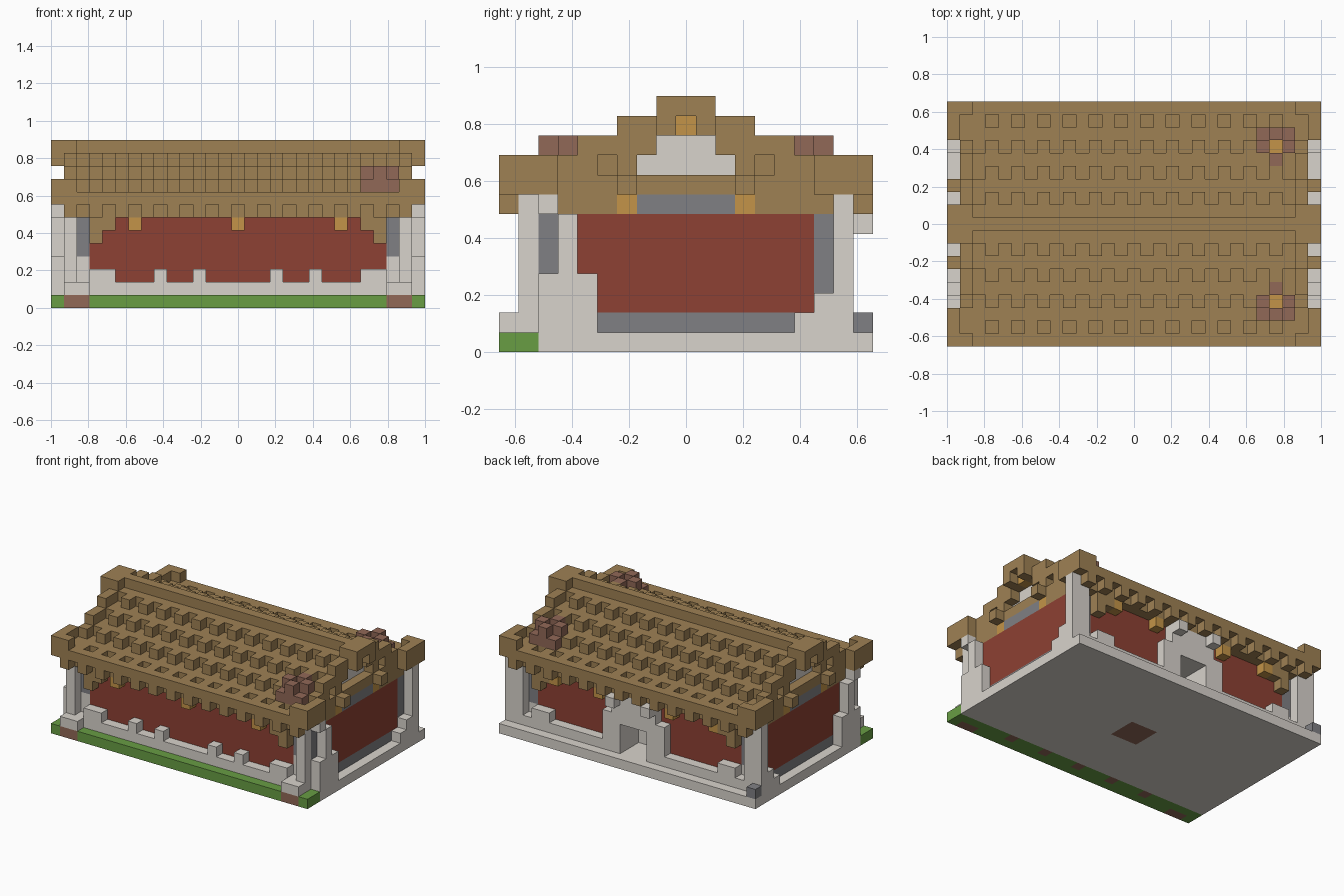
import bpy, bmesh

cube = bpy.data.objects.get("Cube")
if cube:
    bpy.data.objects.remove(cube, do_unlink=True)

# Block grid: width, depth in blocks and block size
NX, NY = 29, 19
V = 2 / NX
cells = {}


def srgb(*rgb):
    return tuple(((c / 255 + 0.055) / 1.055) ** 2.4 for c in rgb) + (1.0,)


def make_material(name, colour):
    m = bpy.data.materials.new(name)
    m.use_nodes = True
    m.diffuse_color = colour
    bsdf = m.node_tree.nodes["Principled BSDF"]
    bsdf.inputs["Base Color"].default_value = colour
    bsdf.inputs["Roughness"].default_value = 0.9
    return m


TIMBER = make_material("timber brown", srgb(159, 129, 84))
STONE = make_material("pale stone", srgb(216, 211, 204))
SLATE = make_material("dark stone", srgb(128, 128, 132))
RED = make_material("red wall", srgb(141, 65, 51))
GRASS = make_material("grass green", srgb(104, 157, 68))
GOLD = make_material("lantern gold", srgb(195, 148, 72))
EARTH = make_material("earth brown", srgb(145, 104, 87))
part_material = {}


def fill(part, mat, xs, ys, zs, mirror=""):
    """Claim a box of blocks for a part; mirror may hold x and y."""
    part_material[part] = mat
    for x in range(*xs):
        for y in range(*ys):
            for z in range(*zs):
                for mx in {x, NX - 1 - x if "x" in mirror else x}:
                    for my in {y, NY - 1 - y if "y" in mirror else y}:
                        cells[mx, my, z] = part


def carve(xs, ys, zs, mirror=""):
    fill("empty", None, xs, ys, zs, mirror)


# Ground
fill("base_slab", STONE, (0, NX), (2, NY), (0, 1))
fill("grass_strip", GRASS, (0, NX), (0, 2), (0, 1))
fill("earth_patch", EARTH, (1, 3), (0, 1), (0, 1), "x")
fill("earth_patch", EARTH, (13, 16), (8, 11), (0, 1))
for x in (6, 10, 14, 18, 22):
    fill("earth_patch", EARTH, (x, x + 1), (1, 2), (0, 1))
fill("corner_plinth", STONE, (1, 3), (0, 2), (1, 2), "x")
fill("corner_marker", SLATE, (0, 1), (18, 19), (1, 2))

# Walls and their stone footing
fill("walls", RED, (3, 26), (2, 17), (1, 8))
fill("walls", RED, (1, 28), (3, 16), (1, 8))
fill("side_footing", SLATE, (1, 2), (5, 15), (1, 2), "x")
fill("footing", STONE, (2, 27), (1, 2), (1, 2), "y")
for x0, x1 in ((3, 5), (8, 9), (11, 12)):
    fill("footing", STONE, (x0, x1), (1, 2), (2, 3), "x")
fill("footing", STONE, (3, 5), (17, 18), (2, 3), "x")

# Corner posts and buttresses
fill("dark_post", SLATE, (1, 3), (2, 3), (4, 8), "xy")
fill("dark_post", SLATE, (1, 3), (16, 17), (3, 4), "x")
fill("post_foot", STONE, (1, 3), (2, 3), (1, 4), "x")
fill("post_foot", STONE, (1, 3), (16, 17), (1, 3), "x")
fill("corner_post", STONE, (1, 2), (1, 2), (1, 8), "xy")
fill("corner_post", STONE, (0, 1), (17, 18), (1, 8), "x")
fill("buttress", STONE, (0, 1), (2, 5), (1, 4), "x")
fill("buttress", STONE, (0, 1), (3, 4), (4, 7), "x")
fill("buttress", STONE, (0, 1), (2, 3), (7, 8), "x")
fill("buttress", STONE, (0, 1), (15, 17), (1, 2), "x")
fill("buttress", STONE, (0, 1), (16, 17), (2, 3), "x")

# Rear entrance with a deep doorway and canopy brackets
fill("entrance", STONE, (11, 18), (14, 18), (1, 5))
fill("entrance", STONE, (12, 17), (14, 18), (5, 7))
fill("canopy_bracket", STONE, (12, 13), (18, 19), (6, 7), "x")
carve((13, 16), (15, 18), (1, 4))

# Wall plate, braces and lanterns under the eaves
fill("wall_plate", TIMBER, (2, 27), (1, 18), (7, 8))
fill("wall_plate", TIMBER, (1, 28), (2, 17), (7, 8))
fill("gable_vent", SLATE, (1, 2), (7, 12), (7, 8), "x")
fill("lantern", GOLD, (1, 2), (6, 7), (7, 8), "xy")
fill("brace", TIMBER, (3, 4), (1, 2), (5, 7), "xy")
fill("brace", TIMBER, (4, 5), (1, 2), (6, 7), "xy")
for x in (6, 14):
    fill("lantern", GOLD, (x, x + 1), (1, 2), (6, 7), "x")
for x in (5, 10):
    fill("lantern", GOLD, (x, x + 1), (17, 18), (6, 7), "x")

# Stepped roof
fill("roof", TIMBER, (0, NX), (0, 3), (8, 9), "y")
fill("roof", TIMBER, (1, 28), (3, 16), (8, 9))
fill("gable_wall", STONE, (2, 27), (7, 12), (9, 10))
fill("gable_wall", STONE, (2, 27), (8, 11), (10, 11))
fill("roof", TIMBER, (1, 28), (4, 7), (9, 10), "y")
fill("roof", TIMBER, (1, 28), (6, 8), (10, 11), "y")
fill("roof", TIMBER, (1, 28), (8, 11), (11, 12))
fill("ridge_beam", TIMBER, (1, 28), (9, 10), (12, 13))

# Raised roof ends
fill("eave_corner", TIMBER, (0, 2), (0, 1), (9, 10), "xy")
fill("eave_corner", TIMBER, (0, 1), (0, 3), (9, 10), "xy")
fill("gable_board", TIMBER, (1, 2), (4, 6), (10, 11), "xy")
fill("gable_board", TIMBER, (1, 2), (6, 8), (11, 12), "xy")
fill("purlin_end", TIMBER, (0, 1), (6, 7), (8, 9), "xy")
fill("ridge_end", TIMBER, (0, 2), (8, 11), (12, 13), "x")
fill("ridge_end", TIMBER, (0, 1), (8, 9), (11, 12), "xy")
fill("lantern", GOLD, (1, 2), (9, 10), (11, 12), "x")
carve((1, 2), (5, 6), (9, 10), "xy")

# Rows of roof tiles, eave dentils and gutter pits
for x in range(1, NX, 2):
    for step in range(3):
        y, z = 3 + 2 * step, 9 + step
        fill("roof_tiles", TIMBER, (x, x + 1), (y, y + 1), (z, z + 1), "y")
    fill("dentils", TIMBER, (x, x + 1), (0, 1), (7, 8), "y")
    if 1 < x < 27:
        carve((x, x + 1), (1, 2), (8, 9), "y")

# Chimneys: a low block with a raised cross around a glowing core
fill("chimney", EARTH, (24, 27), (2, 4), (9, 10), "y")
fill("chimney", EARTH, (24, 27), (3, 4), (10, 11), "y")
fill("chimney", EARTH, (25, 26), (2, 5), (10, 11), "y")
carve((25, 26), (3, 4), (10, 11), "y")
fill("chimney_fire", GOLD, (25, 26), (3, 4), (9, 10), "y")

# Drop carved blocks, then skin each part where it meets open air
cells = {c: p for c, p in cells.items() if p != "empty"}


def build(part, mat):
    bm = bmesh.new()
    verts = {}

    def vert(p):
        if p not in verts:
            verts[p] = bm.verts.new(((p[0] - NX / 2) * V, (p[1] - NY / 2) * V, p[2] * V))
        return verts[p]

    for c in [c for c, p in cells.items() if p == part]:
        for axis in range(3):
            u, w = (axis + 1) % 3, (axis + 2) % 3
            for side in (0, 1):
                n = list(c)
                n[axis] += 2 * side - 1
                if tuple(n) in cells:
                    continue
                loop = []
                for a, b in ((0, 0), (1, 0), (1, 1), (0, 1)):
                    q = list(c)
                    q[axis] += side
                    q[u] += a
                    q[w] += b
                    loop.append(vert(tuple(q)))
                bm.faces.new(loop if side else loop[::-1])
    bmesh.ops.dissolve_limit(bm, angle_limit=0.01, verts=bm.verts[:], edges=bm.edges[:])
    mesh = bpy.data.meshes.new(part)
    bm.to_mesh(mesh)
    bm.free()
    mesh.materials.append(mat)
    bpy.context.collection.objects.link(bpy.data.objects.new(part, mesh))


for part, mat in part_material.items():
    if part != "empty":
        build(part, mat)
